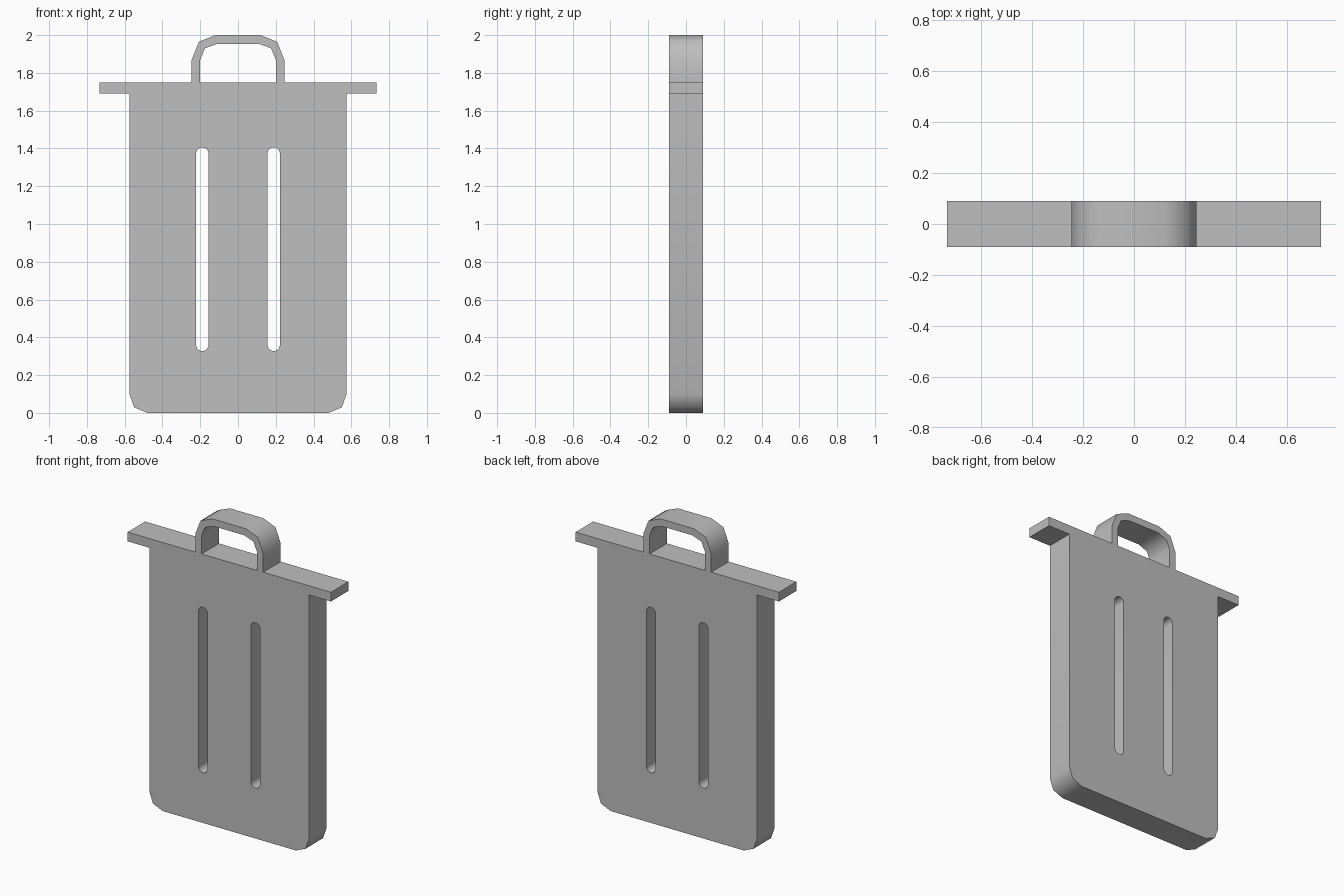
import bpy
import bmesh
import math

cube = bpy.data.objects.get("Cube")
if cube:
    bpy.data.objects.remove(cube, do_unlink=True)

DEPTH = 0.18
SLOT_X, SLOT_R, SLOT_LOW, SLOT_HIGH = 0.189, 0.033, 0.36, 1.373

grey = bpy.data.materials.new("grey")
grey.use_nodes = True
colour = (0.52, 0.52, 0.52, 1)
grey.diffuse_color = colour
grey.node_tree.nodes["Principled BSDF"].inputs["Base Color"].default_value = colour


def mirrored(half):
    """Close a right-hand half profile with its mirror image."""
    return half + [(-x, z) for x, z in reversed(half)]


def slot(cx, steps=8):
    """Upright slot with round ends."""
    points = []
    for cz, start in ((SLOT_HIGH, 0), (SLOT_LOW, math.pi)):
        for i in range(steps + 1):
            a = start + math.pi * i / steps
            points.append((cx + SLOT_R * math.cos(a), cz + SLOT_R * math.sin(a)))
    return points


# Bin body, lid rim and handle share one outline
outline = mirrored([
    (0.48, 0), (0.55, 0.03), (0.575, 0.1), (0.575, 1.69),
    (0.733, 1.69), (0.733, 1.75),
    (0.245, 1.75), (0.245, 1.87), (0.207, 1.965), (0.12, 2.0),
])
# Opening under the handle
grip = mirrored([(0.2, 1.75), (0.2, 1.87), (0.175, 1.93), (0.11, 1.954)])

curve = bpy.data.curves.new("bin_profile", "CURVE")
curve.dimensions = "2D"
curve.fill_mode = "BOTH"
curve.extrude = DEPTH / 2
for loop in (outline, grip, slot(-SLOT_X), slot(SLOT_X)):
    spline = curve.splines.new("POLY")
    spline.points.add(len(loop) - 1)
    for point, (x, z) in zip(spline.points, loop):
        point.co = (x, z, 0, 1)
    spline.use_cyclic_u = True
curve.materials.append(grey)

bin_obj = bpy.data.objects.new("trash_bin", curve)
bpy.context.collection.objects.link(bin_obj)
bin_obj.rotation_euler.x = math.pi / 2

# Turn the profile into a welded solid
bpy.ops.object.select_all(action="DESELECT")
bin_obj.select_set(True)
bpy.context.view_layer.objects.active = bin_obj
bpy.ops.object.convert(target="MESH")
bpy.ops.object.transform_apply(location=False, rotation=True, scale=False)
mesh = bin_obj.data
bm = bmesh.new()
bm.from_mesh(mesh)
bmesh.ops.remove_doubles(bm, verts=bm.verts, dist=0.0005)
bmesh.ops.recalc_face_normals(bm, faces=bm.faces)
bmesh.ops.dissolve_limit(bm, angle_limit=0.01, verts=bm.verts, edges=bm.edges)
bm.to_mesh(mesh)
bm.free()
bpy.ops.object.shade_smooth_by_angle(angle=math.radians(50))
